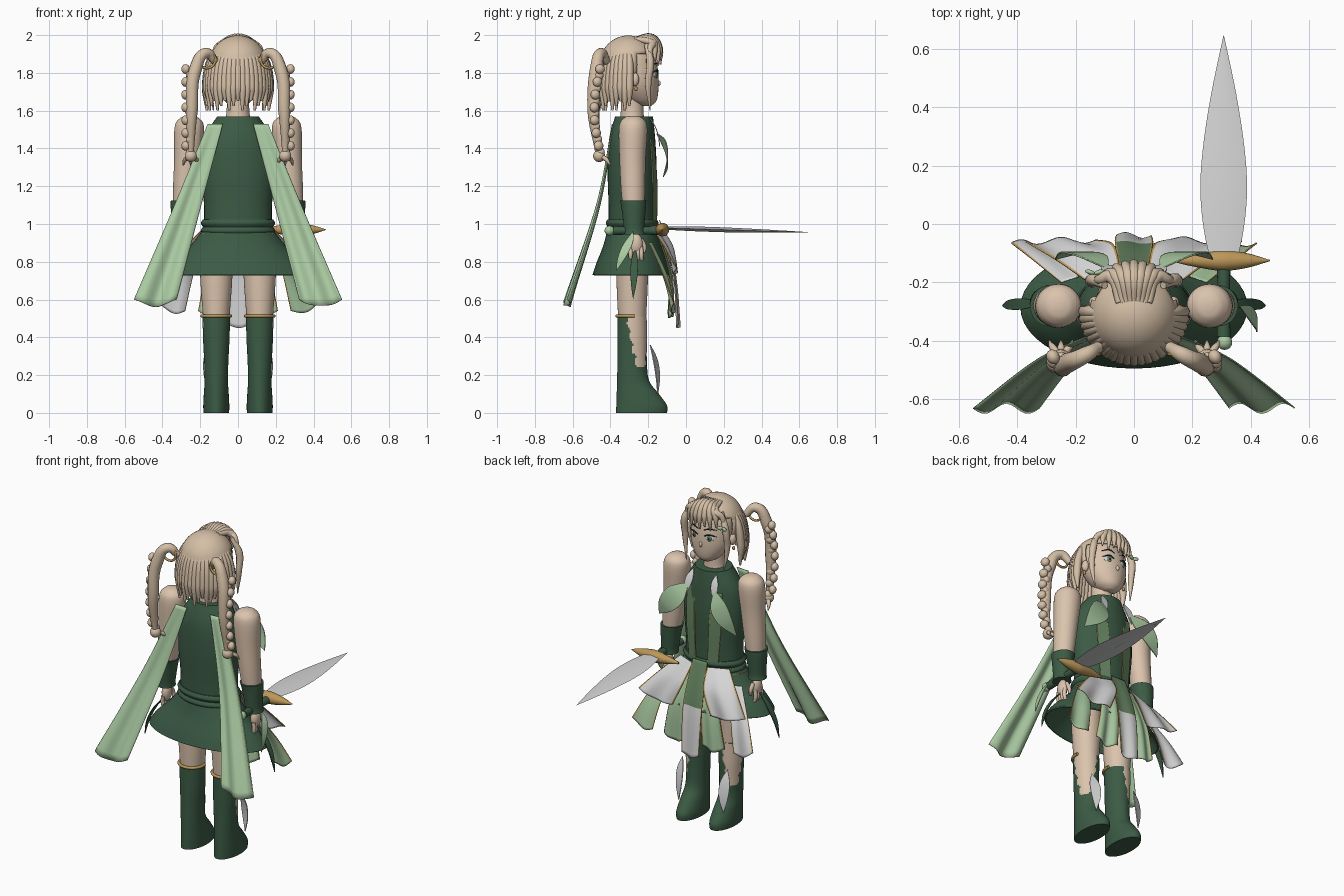
import bpy, bmesh, math
from math import sin, cos, pi
from mathutils import Vector as V

cube = bpy.data.objects.get("Cube")
if cube:
    bpy.data.objects.remove(cube)


def material(name, *rgb):
    m = bpy.data.materials.new(name)
    m.use_nodes = True
    m.diffuse_color = (*rgb, 1)
    m.node_tree.nodes["Principled BSDF"].inputs["Base Color"].default_value = (*rgb, 1)
    return m


skin = material("skin", .71, .55, .42)
hair = material("blonde hair", .66, .52, .38)
dark = material("dark green", .045, .105, .06)
mid = material("moss green", .13, .23, .12)
light = material("light green", .40, .59, .36)
white = material("petal white", .68, .68, .68)
gold = material("gold", .5, .31, .1)
black = material("lash black", .02, .025, .025)


def finish(name, bm, mats, rule=None, thick=0, angle=40):
    """Turn a bmesh into a shaded object; rule picks a material from a face centre."""
    bmesh.ops.recalc_face_normals(bm, faces=bm.faces)
    for f in bm.faces:
        if rule:
            f.material_index = rule(f.calc_center_median())
    me = bpy.data.meshes.new(name)
    bm.to_mesh(me)
    bm.free()
    me.shade_smooth()
    me.set_sharp_from_angle(angle=math.radians(angle))
    for m in mats:
        me.materials.append(m)
    ob = bpy.data.objects.new(name, me)
    bpy.context.collection.objects.link(ob)
    if thick:
        mod = ob.modifiers.new("thickness", "SOLIDIFY")
        mod.thickness, mod.offset = thick, 0
    return ob


def spline(pts, t):
    """Smooth interpolation through tuples of any length."""
    k = min(int(t * (len(pts) - 1)), len(pts) - 2)
    f = t * (len(pts) - 1) - k
    a, b, c, d = (V(pts[max(0, min(i, len(pts) - 1))]) for i in range(k - 1, k + 3))
    return b + (c - a) * f / 2 + (a * 2 - b * 5 + c * 4 - d) * f * f / 2 + (b * 3 - a - c * 3 + d) * f ** 3 / 2


def loft(name, rings, mats, rule=None, sides=36, steps=24, caps=True, thick=0):
    """Stack of ellipses given as x, y, z, x radius, y radius."""
    bm = bmesh.new()
    rows = []
    for i in range(steps + 1):
        x, y, z, rx, ry = spline(rings, i / steps)
        rows.append([bm.verts.new((x + rx * cos(a), y + ry * sin(a), z))
                     for a in (2 * pi * j / sides for j in range(sides))])
    for r, q in zip(rows, rows[1:]):
        for j in range(sides):
            k = (j + 1) % sides
            bm.faces.new((r[j], r[k], q[k], q[j]))
    if caps:
        bm.faces.new(rows[0])
        bm.faces.new(rows[-1])
    return finish(name, bm, mats, rule, thick)


def tube(name, pts, radii, mat, sides=2):
    cu = bpy.data.curves.new(name, "CURVE")
    cu.dimensions, cu.bevel_depth, cu.bevel_resolution = "3D", 1, sides
    cu.use_fill_caps, cu.resolution_u = True, 8
    sp = cu.splines.new("BEZIER")
    sp.bezier_points.add(len(pts) - 1)
    for bp, p, r in zip(sp.bezier_points, pts, radii):
        bp.co, bp.radius = p, r
        bp.handle_left_type = bp.handle_right_type = "AUTO"
    tmp = bpy.data.objects.new(name, cu)
    bm = bmesh.new()
    bm.from_mesh(tmp.to_mesh())
    bpy.data.objects.remove(tmp)
    return finish(name, bm, [mat], lambda c: 0, angle=60)


def blob(name, loc, size, mat, turn=0):
    bm = bmesh.new()
    bmesh.ops.create_uvsphere(bm, u_segments=20, v_segments=12, radius=1)
    bmesh.ops.scale(bm, vec=size, verts=bm.verts)
    ob = finish(name, bm, [mat])
    ob.location, ob.rotation_euler.z = loc, turn
    return ob


def sheet(name, left, right, mats, wave=0, folds=2, split=2, point=0):
    """Cloth strip between two edges: upper, lower and trim materials."""
    us = [0, .04] + [i / 14 for i in range(1, 14)] + [.96, 1]
    n = 20
    bm = bmesh.new()
    grid = []
    for i in range(n + 1):
        v = i / n
        a, b = spline(left, v), spline(right, v)
        down = (spline(left, 1) - spline(left, 0))
        nor = (b - a).cross(down).normalized()
        grid.append([bm.verts.new(a.lerp(b, u) + nor * wave * v * sin(u * folds * 2 * pi)
                     + V((0, 0, -point * v ** 4 * sin(pi * u)))) for u in us])
    for i in range(n):
        for j in range(len(us) - 1):
            f = bm.faces.new((grid[i][j], grid[i][j + 1], grid[i + 1][j + 1], grid[i + 1][j]))
            edge = j in (0, len(us) - 2)
            f.material_index = 2 if edge else int(i / n >= split)
    return finish(name, bm, mats, None, .005)


def leaf(name, a, b, wide, bulge, mat):
    a, b, w, o = V(a), V(b), V(wide), V(bulge)
    mids = [(a.lerp(b, t) + o, w * k) for t, k in ((.3, .9), (.65, .8))]
    sheet(name, [a] + [m - k for m, k in mids] + [b], [a] + [m + k for m, k in mids] + [b], [mat] * 3)


CY = -.285
# Torso, belt, skirt and neck
loft("bodice", [(0, CY, .96, .18, .125), (0, CY, 1.1, .18, .125), (0, CY, 1.28, .195, .13),
                (0, CY, 1.45, .18, .122), (0, CY + .01, 1.57, .11, .1)], [dark])
for z in (.965, 1.005):
    loft("belt", [(0, CY, z - .02, .185, .13), (0, CY, z, .197, .14), (0, CY, z + .02, .185, .13)], [dark], steps=8)
loft("skirt", [(0, CY, .97, .18, .125), (0, CY, .88, .25, .15), (0, CY, .79, .34, .185),
               (0, CY, .73, .385, .205)], [dark], caps=False, thick=.01, sides=48)
loft("neck", [(0, CY, 1.54, .07, .065), (0, CY, 1.6, .06, .06), (0, CY, 1.7, .06, .06)], [skin], steps=8)

# Head and hair cap
loft("head", [(0, -.215, 1.625, .03, .03), (0, -.23, 1.655, .075, .075), (0, -.255, 1.73, .12, .11),
              (0, -.272, 1.82, .13, .123), (0, -.29, 1.9, .12, .12), (0, -.3, 1.96, .07, .08)], [skin])
cap = bmesh.new()
bmesh.ops.create_uvsphere(cap, u_segments=40, v_segments=24, radius=.149)
bmesh.ops.delete(cap, geom=[f for f in cap.faces if f.calc_center_median().z < (.05 if f.calc_center_median().y > .04 else -.06)],
                 context="FACES")
finish("hair_cap", cap, [hair], thick=.008).location = (0, -.305, 1.845)
blob("nose", (0, -.148, 1.745), (.011, .014, .016), skin)
blob("mouth", (0, -.16, 1.69), (.022, .005, .004), mid)

# Back hair locks hang in a half ring
for i in range(23):
    a = pi + pi * i / 22
    c, s = cos(a), sin(a)
    tube("back_lock", [(c * .1, -.305 + s * .1, 1.945), (c * .15, -.3 + s * .145, 1.85),
                       (c * .17, -.3 + s * .165, 1.72), (c * .165, -.3 + s * .165, 1.6 + .025 * (i % 3))],
         [.012, .022, .022, .006], hair)
# Fringe fans out from the crown
for i in range(9):
    x = (i - 4) / 4
    tube("fringe_lock", [(x * .05, -.27, 1.98), (x * .08, -.18, 1.985 - .03 * x * x),
                         (x * .115, -.14 - .05 * x * x, 1.93), (x * .13, -.135 - .05 * x * x, 1.845 + .02 * (i % 2))],
         [.012, .022, .018, .004], hair)
for p in (-.3, .3):
    blob("hair_flower_petal", (-.135 + p * .05, -.165, 1.87), (.018, .008, .012), light, p)

for side, s in (("left", 1), ("right", -1)):
    # Face details
    x = s * .052
    blob(side + "_eye_white", (x, -.16, 1.79), (.03, .006, .018), white, -s * .3)
    blob(side + "_iris", (x, -.156, 1.79), (.014, .006, .017), mid, -s * .3)
    blob(side + "_pupil", (x, -.152, 1.79), (.006, .004, .009), black, -s * .3)
    tube(side + "_lash", [(s * .02, -.15, 1.8), (x, -.152, 1.813), (s * .088, -.175, 1.803)], [.003, .005, .002], black)
    tube(side + "_brow", [(s * .02, -.148, 1.838), (x, -.153, 1.85), (s * .09, -.18, 1.842)], [.002, .004, .002], black)
    blob(side + "_ear", (s * .135, -.27, 1.765), (.02, .022, .035), skin)
    blob(side + "_earring", (s * .145, -.265, 1.715), (.009, .009, .012), gold)
    tube(side + "_face_lock", [(s * .1, -.21, 1.95), (s * .14, -.19, 1.86), (s * .145, -.2, 1.74), (s * .13, -.19, 1.6)],
         [.012, .022, .018, .003], hair)

    # Tied tails: gold ring, smooth tail, braid beads and tuft
    bpy.ops.mesh.primitive_torus_add(location=(s * .165, -.445, 1.87), rotation=(pi / 2, 0, 0), major_radius=.045,
                                     minor_radius=.007, major_segments=32, minor_segments=8)
    ring = bpy.context.object
    ring.name = side + "_hair_ring"
    ring.data.materials.append(gold)
    ring.data.shade_smooth()
    tube(side + "_tail", [(s * .12, -.42, 1.86), (s * .17, -.45, 1.905), (s * .225, -.475, 1.82),
                          (s * .245, -.49, 1.6), (s * .25, -.465, 1.38)], [.02, .028, .034, .032, .016], hair, 4)
    for i in range(14):
        t = i / 13
        blob(side + "_braid_bead", (s * (.265 + .012 * (-1) ** i), -.455 - .03 * sin(pi * t), 1.82 - .44 * t),
             (.022, .026, .026), hair, .5 * (-1) ** i)
    blob(side + "_braid_knot", (s * .25, -.46, 1.36), (.032, .032, .032), hair)
    for k in (-1, 0, 1):
        tube(side + "_tuft", [(s * .25, -.455, 1.36), (s * .25 + k * .03, -.42, 1.34), (s * .25 + k * .04, -.4, 1.31)],
             [.014, .012, .003], hair)

    # Arm, cuff and hand
    loft(side + "_arm", [(s * .257, -.28, 1.573, .015, .015), (s * .257, -.28, 1.56, .05, .05),
                         (s * .258, -.28, 1.51, .078, .075), (s * .268, -.283, 1.34, .07, .069),
                         (s * .285, -.28, 1.16, .06, .062), (s * .3, -.275, 1.02, .045, .05)], [skin])
    loft(side + "_cuff", [(s * .29, -.28, 1.125, .066, .07), (s * .296, -.277, 1.08, .06, .064),
                          (s * .302, -.275, .98, .05, .054), (s * .305, -.273, .945, .052, .056)], [dark])
    blob(side + "_palm", (s * .308, -.265, .895), (.026, .036, .055), skin)
    for k in range(4):
        y = -.295 + k * .019
        tube(side + "_finger", [(s * .312, y, .88), (s * .317, y + .002, .835), (s * .302, y + .004, .79)],
             [.012, .012, .008], skin)
    tube(side + "_thumb", [(s * .3, -.24, .92), (s * .295, -.22, .88), (s * .292, -.222, .85)], [.014, .012, .008], skin)

    # Leg, open-fronted boot and knee band
    lx = s * .115
    loft(side + "_thigh", [(lx, CY, .95, .09, .09), (lx, CY, .72, .085, .084), (lx, CY, .52, .071, .075),
                           (lx, CY, .45, .066, .07)], [skin])

    def bare(c):
        d = V((c.x - lx, c.y - CY)).normalized()
        return int(c.z > .22 and d.dot(V((s * .75, .66))) > 1 - (c.z - .22) * 1.9 + .06 * sin(c.z * 90))
    loft(side + "_boot", [(lx, -.235, 0, .068, .135), (lx, -.235, .04, .069, .134), (lx, -.255, .1, .066, .112),
                          (lx, -.28, .17, .062, .085), (lx, CY, .27, .064, .078), (lx, CY, .39, .07, .078),
                          (lx, CY, .51, .073, .077)], [dark, skin], bare, sides=64, steps=56)
    tube(side + "_knee_band", [(lx + .076 * cos(a), CY + .08 * sin(a), .513) for a in
                               (pi * (.95 + 1.1 * i / 8) for i in range(9))], [.009] * 9, gold)
    leaf(side + "_boot_petal", (lx + s * .04, -.19, .36), (lx + s * .04, -.15, .1), (.03, -s * .012, 0), (0, .015, 0), white)

    # Long cape ribbon
    sheet(side + "_cape_ribbon", [(s * .08, -.39, 1.53), (s * .195, -.465, 1.1), (s * .325, -.63, .6)],
          [(s * .16, -.385, 1.53), (s * .335, -.465, 1.1), (s * .55, -.63, .6)], [light] * 3, .018, 1.5, point=.035)

    # Bodice panel, collar petal and chest leaf
    sheet(side + "_bodice_panel", [(s * .06, -.175, 1.45), (s * .05, -.155, 1.25), (s * .04, -.155, 1.0)],
          [(s * .12, -.188, 1.45), (s * .12, -.177, 1.25), (s * .1, -.175, 1.0)], [mid, mid, gold])
    leaf(side + "_collar_petal", (s * .08, -.19, 1.56), (s * .1, -.14, 1.41), (.025, 0, 0), (0, .012, 0), white)
    leaf(side + "_chest_leaf", (s * .09, -.155, 1.48), (s * .27, -.12, 1.25), (.055, 0, s * .035), (0, .035, 0), light)

    # Skirt petals
    sheet(side + "_inner_petal", [(s * .04, -.145, .97), (s * .05, -.08, .75), (s * .06, -.075, .53)],
          [(s * .12, -.16, .97), (s * .17, -.09, .75), (s * .21, -.085, .54)], [light, light, gold], .012, 1.5, point=.03)
    sheet(side + "_broad_petal", [(s * .05, -.14, .99), (s * .07, -.07, .88), (s * .13, -.055, .74)],
          [(s * .17, -.19, .99), (s * .27, -.12, .89), (s * .37, -.06, .78)], [white, white, gold], .012, 1.5, point=.02)
    tone = light if s > 0 else white
    sheet(side + "_outer_petal", [(s * .19, -.18, .9), (s * .24, -.1, .72), (s * .28, -.07, .54)],
          [(s * .25, -.2, .9), (s * .35, -.12, .73), (s * .42, -.065, .58)], [tone, tone, gold], .012, 1, point=.03)
    leaf(side + "_hip_leaf", (s * .3, -.27, .88), (s * .45, -.28, .6), (0, .02, 0), (s * .03, 0, 0), dark)

sheet("front_petal", [(-.05, -.14, 1.02), (-.065, -.065, .76), (-.06, -.04, .47)],
      [(.05, -.14, 1.02), (.065, -.065, .76), (.06, -.04, .47)], [mid, white, gold], .01, 1, split=.5, point=.02)
leaf("hand_leaf", (.36, -.28, .96), (.42, -.37, .75), (0, .03, .01), (.02, 0, 0), light)

# Sword laid along y: blade, inlay, guard, grip and pommel
def along(ob, loc, rot):
    ob.location, ob.rotation_euler = loc, rot


lie = (-pi / 2 - .03, 0, 0)
blade = [(0, 0, z, w, .012 * w / .08 + .001) for z, w in
         ((0, .04), (.13, .068), (.27, .08), (.42, .07), (.6, .042), (.795, .001))]
along(loft("sword_blade", blade, [white], sides=4), (.307, -.15, .98), lie)
inlay = [(0, 0, z, w, h) for z, w, h in ((0, .012, .012), (.06, .017, .0125), (.2, .013, .0085), (.39, .001, .004))]
along(loft("blade_inlay", inlay, [light], sides=8), (.307, .17, .97), lie)
guard = [(0, 0, z, r, r) for z, r in ((0, .006), (.06, .02), (.15, .035), (.2, .033), (.26, .022), (.325, .002))]
along(loft("sword_guard", guard, [gold], sides=16), (.14, -.125, .97), (0, pi / 2, 0))
along(loft("sword_grip", [(0, 0, 0, .024, .024), (0, 0, .12, .02, .02), (0, 0, .25, .024, .024)], [dark], sides=16),
      (.307, -.385, .965), (-pi / 2, 0, 0))
blob("sword_pommel", (.31, -.405, .965), (.026, .026, .026), light)
